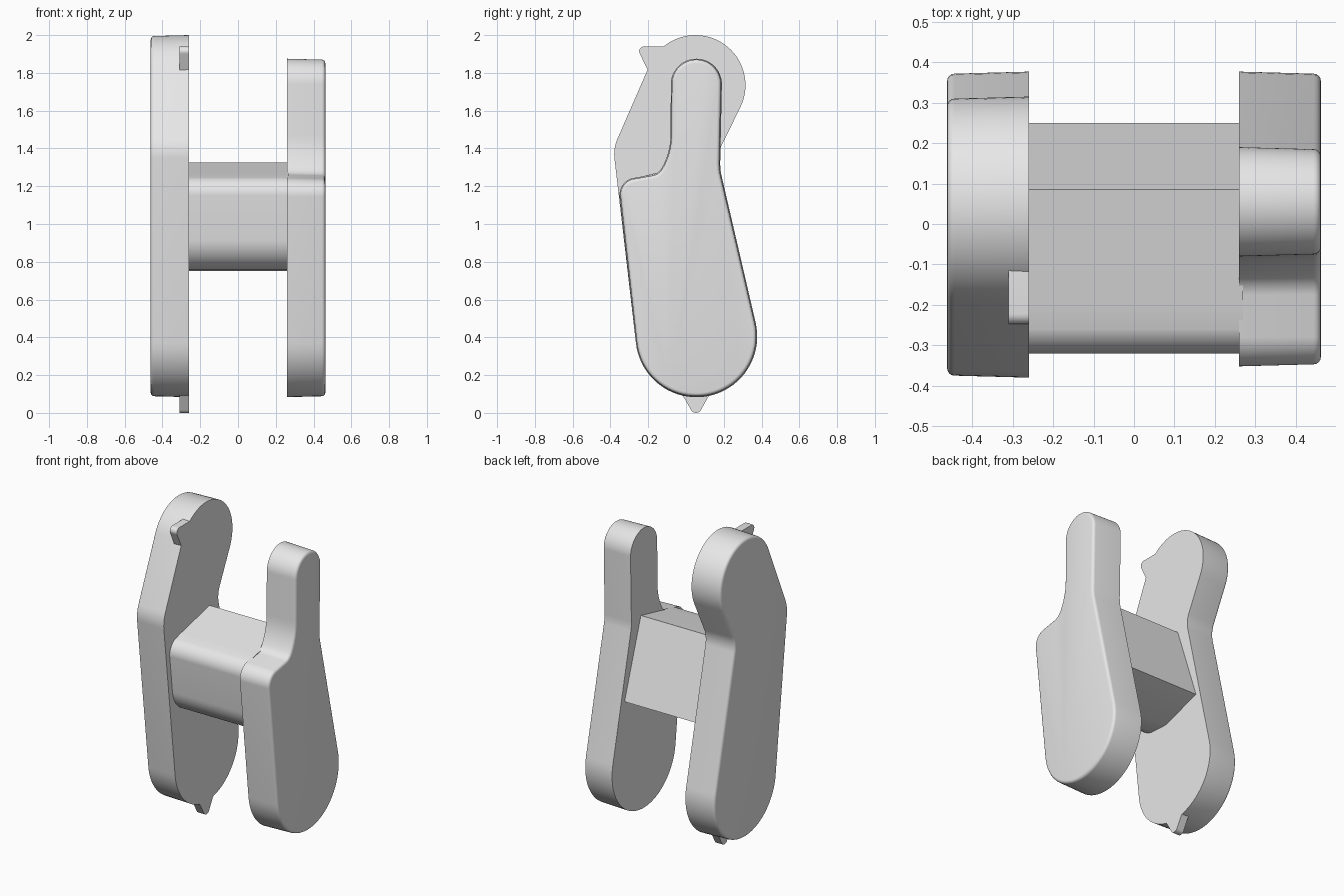
import bpy, bmesh, math
from mathutils import Vector

cube = bpy.data.objects.get("Cube")
if cube:
    bpy.data.objects.remove(cube, do_unlink=True)

grey = bpy.data.materials.new("light_grey")
grey.use_nodes = True
grey.diffuse_color = (0.8, 0.8, 0.8, 1)
grey.node_tree.nodes["Principled BSDF"].inputs["Base Color"].default_value = (0.8, 0.8, 0.8, 1)


def arc(cy, cz, r, a0, a1, step=5):
    """Points on an arc in the side (y, z) plane, angles in degrees."""
    n = max(2, round(abs(a1 - a0) / step))
    angles = [math.radians(a0 + (a1 - a0) * i / n) for i in range(n + 1)]
    return [(cy + r * math.cos(a), cz + r * math.sin(a)) for a in angles]


def inset(points, d):
    """Move a counter-clockwise outline inwards by d with mitred corners."""
    result = []
    for i, p in enumerate(points):
        p, a, b = Vector(p), Vector(points[i - 1]), Vector(points[(i + 1) % len(points)])
        e, f = (p - a).normalized(), (b - p).normalized()
        n1, n2 = Vector((-e.y, e.x)), Vector((-f.y, f.x))
        result.append(p + (n1 + n2) * d / (1 + n1.dot(n2)))
    return result


def loft(name, outline, rings):
    """Skin an outline through rings of (x position, inset) and cap both ends."""
    bm = bmesh.new()
    loops = [[bm.verts.new((x, p[0], p[1])) for p in inset(outline, d)] for x, d in rings]
    n = len(outline)
    for lo, hi in zip(loops, loops[1:]):
        for i in range(n):
            j = (i + 1) % n
            bm.faces.new((lo[i], lo[j], hi[j], hi[i]))
    bm.faces.new(loops[0])
    bm.faces.new(loops[-1])
    bmesh.ops.recalc_face_normals(bm, faces=bm.faces)
    mesh = bpy.data.meshes.new(name)
    bm.to_mesh(mesh)
    bm.free()
    mesh.materials.append(grey)
    obj = bpy.data.objects.new(name, mesh)
    bpy.context.collection.objects.link(obj)
    bpy.ops.object.select_all(action='DESELECT')
    obj.select_set(True)
    bpy.context.view_layer.objects.active = obj
    bpy.ops.object.shade_smooth_by_angle(angle=math.radians(25))
    return obj


def plate_rings(side):
    """Slightly drafted wall with a rounded outer edge."""
    rings = [(0.26, 0), (0.444, 0.005)]
    for k in range(1, 5):
        a = math.radians(22.5 * k)
        rings.append((0.444 + 0.018 * math.sin(a), 0.005 + 0.018 * (1 - math.cos(a))))
    return [(side * x, d) for x, d in rings]


# Rounded foot shared by both side plates
foot = arc(0.055, 0.405, 0.322, 186.3, 373)

# Left plate: narrow neck with a rounded shoulder at the front
left_outline = (
    foot
    + [(0.186, 1.265), (0.182, 1.29), (0.181, 1.32)]
    + arc(0.055, 1.74, 0.135, 0, 180)
    + arc(-0.432, 1.47, 0.35, 0, -30)
    + arc(-0.19, 1.33, 0.07, -30, -78)[1:]
    + arc(-0.262, 1.155, 0.09, 102, 186.3)
)
loft("left_plate", left_outline, plate_rings(1))

# Right plate: wide rounded head
right_outline = (
    foot
    + arc(0.321, 1.345, 0.15, 193, 154)
    + arc(0.05, 1.735, 0.265, -26, 156)
    + arc(-0.18, 1.37, 0.2, 156, 186.3)
)
loft("right_plate", right_outline, plate_rings(-1))

# Small tabs on the inner edge of the right plate
tab_rings = [(-0.31, 0), (-0.26, 0)]
head_tab = [(-0.1, 1.94)] + arc(-0.222, 1.914, 0.026, 90, 213, 15) + [(-0.19, 1.79), (-0.1, 1.79)]
loft("head_tab", head_tab, tab_rings)
foot_tab = [(-0.025, 0.1), (-0.01, 0.08)] + arc(0.053, 0.03, 0.03, 210, 330, 12) + [(0.115, 0.08), (0.13, 0.1)]
loft("foot_tab", foot_tab, tab_rings)

# Connecting block between the plates
block = (
    [(0.25, 0.836), (0.085, 1.325), (-0.2, 1.26)]
    + arc(-0.23, 1.16, 0.09, 110, 186)
    + arc(-0.113, 0.935, 0.18, 186, 258)
    + [(-0.025, 0.752)]
)
loft("connecting_block", block, [(-0.27, 0), (0.27, 0)])
